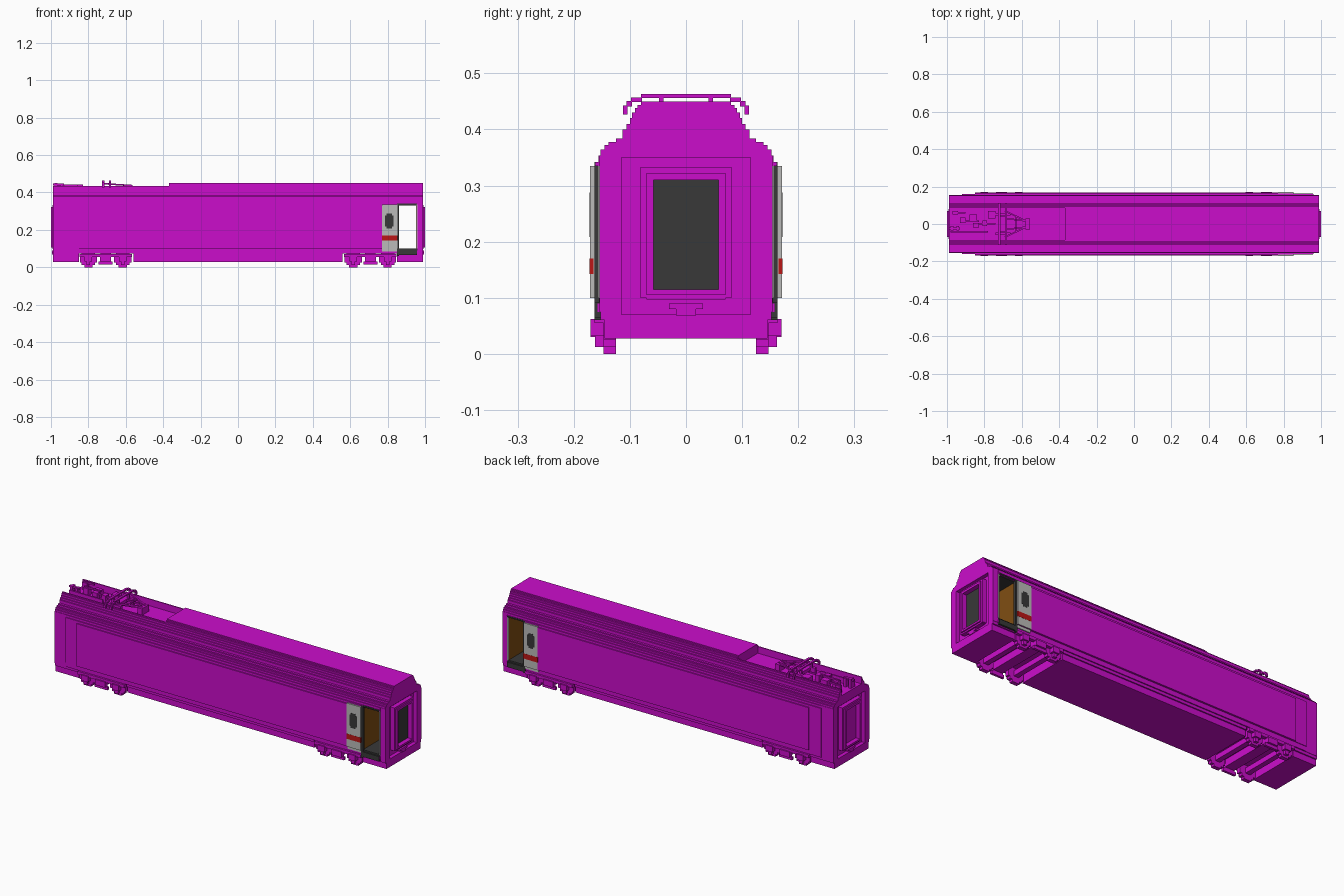
import bpy, bmesh
from mathutils import Vector

if "Cube" in bpy.data.objects:
    bpy.data.objects.remove(bpy.data.objects["Cube"], do_unlink=True)


def material(name, rgb):
    m = bpy.data.materials.new(name)
    m.use_nodes = True
    m.diffuse_color = (*rgb, 1)
    m.node_tree.nodes["Principled BSDF"].inputs["Base Color"].default_value = (*rgb, 1)
    return m


MAGENTA = material("magenta", (0.6, 0.004, 0.6))
DARK = material("dark grey", (0.04, 0.04, 0.04))
GREY = material("light grey", (0.5, 0.5, 0.49))
RED = material("red", (0.5, 0.008, 0.008))
BROWN = material("brown", (0.216, 0.076, 0.006))


def finish(name, bm, mat):
    bmesh.ops.recalc_face_normals(bm, faces=bm.faces)
    me = bpy.data.meshes.new(name)
    bm.to_mesh(me)
    bm.free()
    me.materials.append(mat)
    ob = bpy.data.objects.new(name, me)
    bpy.context.collection.objects.link(ob)
    return ob


def boxes(name, mat, items, mirror=False):
    """One object from boxes (x0, x1, y0, y1, z0, z1), optionally mirrored in y."""
    bm = bmesh.new()
    if mirror:
        items = items + [(a, b, -d, -c, e, f) for a, b, c, d, e, f in items]
    for x0, x1, y0, y1, z0, z1 in items:
        vs = bmesh.ops.create_cube(bm, size=1)["verts"]
        for v in vs:
            v.co = Vector(((x0 + x1) / 2 + v.co.x * (x1 - x0),
                           (y0 + y1) / 2 + v.co.y * (y1 - y0),
                           (z0 + z1) / 2 + v.co.z * (z1 - z0)))
    return finish(name, bm, mat)


# Stepped cross-section: (top of band, half width)
BASE = 0.027
BANDS = [(.06, .145), (.075, .152), (.1, .158), (.33, .168), (.342, .162),
         (.354, .156), (.364, .152), (.372, .145), (.378, .138), (.384, .125),
         (.4, .113), (.41, .106), (.42, .1), (.43, .096), (.438, .091),
         (.444, .086), (.45, .08)]


def section(name, x0, x1, cap, zlo, zhi, inner=0.0):
    """Extrude part of the cross-section along x; inner leaves a hollow middle."""
    pts, z = [], BASE
    for top, w in BANDS:
        a, b = max(z, zlo), min(top, zhi)
        if b - a > 1e-5:
            for p in ((min(w, cap), a), (min(w, cap), b)):
                if p not in pts:
                    pts.append(p)
        z = top
    if inner:
        half = pts + [(inner, zhi), (inner, zlo)]
        loops = [half, [(-y, z) for y, z in half]]
    else:
        loops = [pts + [(-y, z) for y, z in reversed(pts)]]
    bm = bmesh.new()
    for loop in loops:
        face = bm.faces.new([bm.verts.new((x0, y, z)) for y, z in loop])
        ext = bmesh.ops.extrude_face_region(bm, geom=[face], use_keep_orig=True)
        moved = [g for g in ext["geom"] if isinstance(g, bmesh.types.BMVert)]
        bmesh.ops.translate(bm, verts=moved, vec=(x1 - x0, 0, 0))
    return finish(name, bm, MAGENTA)


# Body shell
EAVE = 0.384
section("body_sides", -.85, .85, .168, .075, EAVE)
section("underfloor_skirt", -.56, .56, .168, BASE, .075)
section("left_shoulder", -.92, -.85, .161, BASE, EAVE)
section("door_lintel", .85, .96, .161, .335, EAVE)
section("door_lower_skirt", .85, .96, .161, BASE, .09)
section("bulkhead_back", -.97, -.92, .154, BASE, EAVE)
section("bulkhead_front", .96, .97, .154, BASE, EAVE)

# Roof: full height over most of the car, an open well at the pantograph end
section("roof", -.37, .99, .168, EAVE, .45)
section("roof_well_floor", -.99, -.37, .168, EAVE, .4)
section("roof_well_walls", -.99, -.37, .168, .4, .436, inner=.085)

# Ends: recessed ring, gangway frame, inner panel and coupler
for s, label in ((-1, "rear"), (1, "front")):
    def xs(a, b):
        return (a, b) if s > 0 else (-b, -a)
    ring = xs(.97, .99)
    section(label + "_end_bottom", *ring, .154, BASE, .07)
    section(label + "_end_sides", *ring, .154, .07, .35, inner=.115)
    section(label + "_end_top", *ring, .154, .35, EAVE)
    g, f, p = xs(.97, 1.0), xs(.97, .993), xs(.965, .976)
    boxes(label + "_gangway_frame", MAGENTA, [
        (*g, .058, .07, .105, .322), (*g, -.07, -.058, .105, .322),
        (*g, -.058, .058, .31, .322), (*g, -.058, .058, .105, .115),
        (*f, .07, .081, .1, .333), (*f, -.081, -.07, .1, .333),
        (*f, -.07, .07, .322, .333), (*f, -.07, .07, .097, .105)])
    boxes(label + "_gangway_panel", DARK if s > 0 else MAGENTA,
          [(*p, -.058, .058, .115, .31)])
    boxes(label + "_coupler", MAGENTA,
          [(*xs(.97, .994), -.03, .03, .08, .09), (*xs(.97, .994), -.018, .018, .068, .08)])

# Vestibule and open doorways
boxes("vestibule_walls", BROWN, [(.85, .857, -.15, .15, .1, .335),
                                 (.953, .96, -.15, .15, .1, .335)])
boxes("vestibule_floor", DARK, [(.85, .96, -.155, .155, .09, .1)])
boxes("vestibule_ceiling", DARK, [(.85, .96, -.155, .155, .33, .336)])
boxes("door_frame", DARK, [(.85, .861, .15, .163, .06, .34),
                           (.861, .958, .15, .163, .335, .342),
                           (.861, .958, .14, .163, .065, .092)], True)
boxes("door_post_edge", GREY, [(.954, .961, .15, .157, .1, .335)], True)

# Sliding door leaves
boxes("door_leaf", GREY, [(.77, .853, .16, .171, .1, .335)], True)
boxes("door_rail", GREY, [(.77, .853, .15, .163, .085, .1)], True)
boxes("door_stripe", RED, [(.769, .854, .165, .1716, .142, .17)], True)
boxes("door_window", DARK, [(.787, .831, .165, .1716, .218, .278),
                            (.795, .823, .165, .1718, .208, .288)], True)


# Bogies
def wheel(x):
    return [(x - a, x + a, .125, .147, .046 - b, .046 + b)
            for a, b in ((.046, .02), (.036, .034), (.022, .046))]


for cx, label in ((-.708, "rear"), (.708, "front")):
    wx = (cx - .092, cx + .092)
    boxes(label + "_wheels", MAGENTA, wheel(wx[0]) + wheel(wx[1]), True)
    boxes(label + "_axles", MAGENTA,
          [(x - .014, x + .014, -.126, .126, .032, .06) for x in wx]
          + [(cx - .028, cx + .028, -.147, .147, .036, .076)])
    boxes(label + "_bogie_frame", MAGENTA,
          [(cx - .14, cx + .14, .145, .163, .055, .072),
           (cx - .03, cx + .03, .147, .17, .03, .06),
           (cx - .038, cx + .038, .147, .16, .014, .03)]
          + [(x - .02, x + .02, .147, .17, .032, .062) for x in wx]
          + [(x - .01, x + .01, .147, .162, .012, .032) for x in wx], True)

# Roof equipment in the well
boxes("roof_equipment", MAGENTA, [
    (-.78, -.74, .03, .07, .4, .432), (-.97, -.94, .05, .07, .4, .44),
    (-.93, -.9, .005, .035, .4, .438), (-.88, -.84, .02, .05, .4, .436),
    (-.86, -.83, -.02, .005, .4, .442), (-.81, -.785, -.01, .02, .4, .436),
    (-.98, -.965, -.035, -.01, .4, .45), (-.95, -.935, -.035, -.01, .4, .445),
    (-.98, -.78, -.045, -.037, .4, .43), (-.99, -.93, -.03, -.018, .438, .447),
    (-.93, -.83, .012, .02, .436, .444), (-.97, -.9, .056, .064, .436, .444),
    (-.84, -.74, -.003, .005, .425, .433)])

# Pantograph: base, contact strips with drooped horns, folded arms
boxes("pantograph_base", MAGENTA, [
    (-.74, -.66, -.06, -.045, .4, .432), (-.74, -.66, .045, .06, .4, .432),
    (-.715, -.685, -.06, .06, .415, .432), (-.58, -.555, -.03, .03, .4, .436)])
strips = []
for x in (-.72, -.685):
    strips += [(x - .006, x + .006, 0, .08, .456, .463),
               (x - .006, x + .006, .078, .098, .449, .457),
               (x - .006, x + .006, .096, .106, .441, .451),
               (x - .006, x + .006, .104, .112, .427, .443),
               (x - .006, x + .006, .04, .048, .43, .457)]
boxes("pantograph_strips", MAGENTA, strips + [(-.72, -.685, .04, .048, .443, .451)], True)


def bar(name, a, b, r):
    bm = bmesh.new()
    a, b = Vector(a), Vector(b)
    vs = bmesh.ops.create_cube(bm, size=1)["verts"]
    rot = (b - a).to_track_quat("X", "Z")
    for v in vs:
        v.co = (a + b) / 2 + rot @ Vector((v.co.x * (b - a).length, v.co.y * r, v.co.z * r))
    finish(name, bm, MAGENTA)


for s in (-1, 1):
    bar("pantograph_upper_arm", (-.69, s * .07, .445), (-.565, s * .01, .437), .008)
    bar("pantograph_lower_arm", (-.69, s * .03, .425), (-.565, s * .015, .433), .008)
    bar("pantograph_cross_stay", (-.63, s * .04, .441), (-.63, 0, .441), .006)
